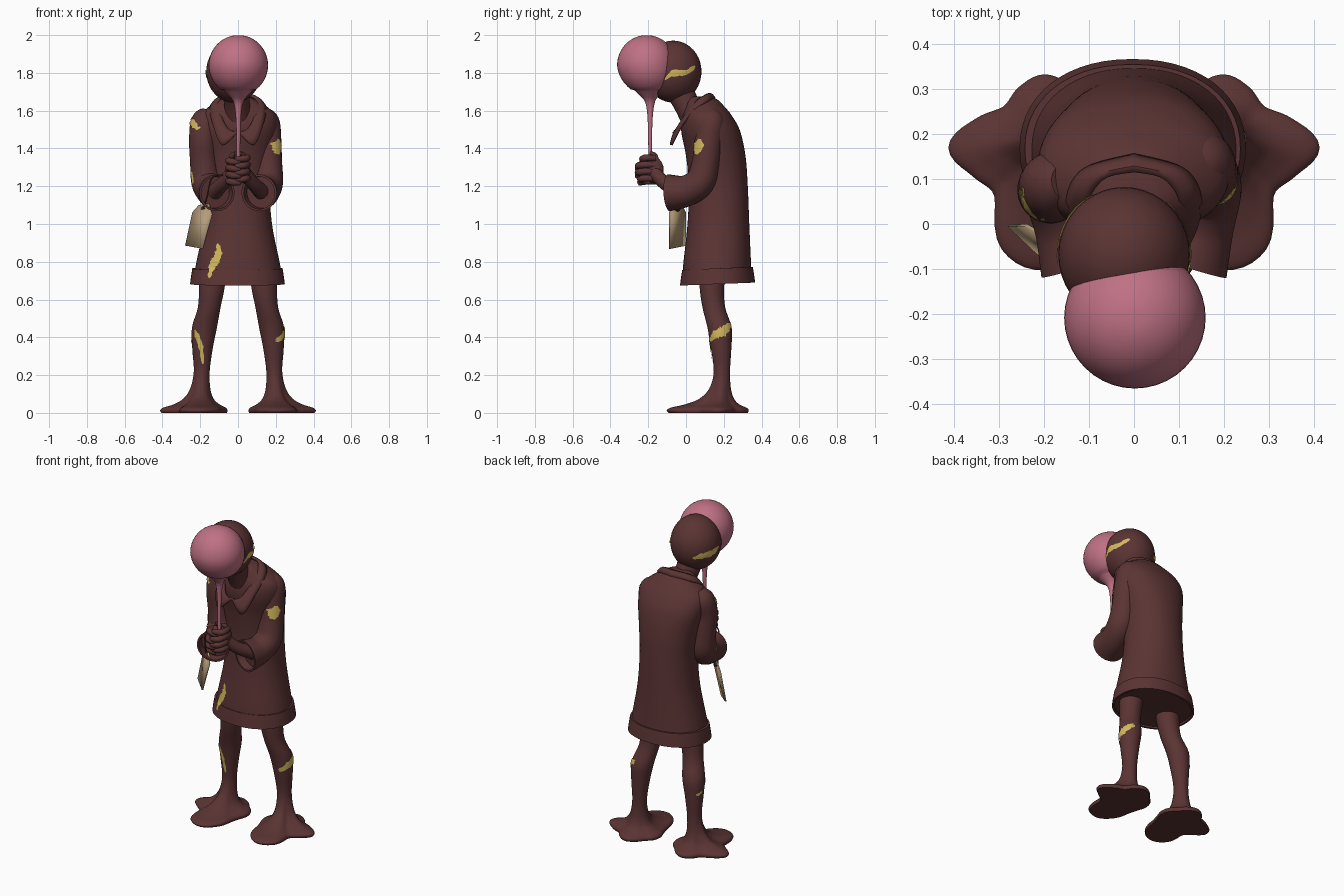
import bpy, bmesh, math, random
from math import sin, cos, pi
from mathutils import Vector, Matrix
from mathutils.bvhtree import BVHTree

random.seed(4)
cube = bpy.data.objects.get("Cube")
if cube:
    bpy.data.objects.remove(cube)
made = []


def material(name, rgb):
    m = bpy.data.materials.new(name)
    m.use_nodes = True
    m.diffuse_color = (*rgb, 1)
    m.node_tree.nodes["Principled BSDF"].inputs["Base Color"].default_value = (*rgb, 1)
    return m


brown = material("dark_brown", (0.105, 0.034, 0.034))
pink = material("balloon_pink", (0.52, 0.165, 0.23))
gold = material("gold", (0.66, 0.48, 0.11))
card = material("card_tan", (0.46, 0.33, 0.19))
dark = material("eyelet_dark", (0.04, 0.025, 0.02))


def finish(name, bm, mat):
    mesh = bpy.data.meshes.new(name)
    bmesh.ops.recalc_face_normals(bm, faces=bm.faces)
    bm.to_mesh(mesh)
    bm.free()
    mesh.materials.append(mat)
    ob = bpy.data.objects.new(name, mesh)
    bpy.context.collection.objects.link(ob)
    made.append(ob)
    return ob


def spline(pts, steps=6, closed=False):
    """Catmull-Rom interpolation of equal-length tuples."""
    n, out = len(pts), []
    get = (lambda i: pts[i % n]) if closed else (lambda i: pts[max(0, min(n - 1, i))])
    for i in range(n if closed else n - 1):
        for s in range(steps):
            t = s / steps
            out.append(tuple(
                b + t / 2 * (c - a + t * (2 * a - 5 * b + 4 * c - d + t * (3 * (b - c) + d - a)))
                for a, b, c, d in zip(get(i - 1), get(i), get(i + 1), get(i + 2))))
    return out if closed else out + [tuple(pts[-1])]


def loft(name, rings, mat, sink=0):
    """Skin closed rings of points; sink hollows the last end."""
    bm = bmesh.new()
    rows = [[bm.verts.new(p) for p in ring] for ring in rings]
    n = len(rows[0])
    for a, b in zip(rows, rows[1:]):
        for j in range(n):
            bm.faces.new((a[j], a[(j + 1) % n], b[(j + 1) % n], b[j]))
    bm.faces.new(rows[0])
    end = bm.faces.new(rows[-1])
    bmesh.ops.recalc_face_normals(bm, faces=bm.faces)
    if sink:
        bmesh.ops.inset_region(bm, faces=[end], thickness=0.012)
        bmesh.ops.inset_region(bm, faces=[end], thickness=0.002, depth=-sink)
    return finish(name, bm, mat)


def oval(x, y, z, rx, ry, n=40, power=1.0, tilt=0):
    ring = []
    for k in range(n):
        c, s = cos(2 * pi * k / n), sin(2 * pi * k / n)
        c, s = (math.copysign(abs(v) ** power, v) for v in (c, s))
        ring.append((x + rx * c, y + ry * s, z + tilt * s))
    return ring


def tube(name, path, mat, steps=6, n=20, sink=0):
    """Round tube through (x, y, z, radius) points."""
    pts = spline(path, steps)
    rings, side = [], None
    for i, p in enumerate(pts):
        a, b = pts[max(0, i - 1)], pts[min(len(pts) - 1, i + 1)]
        t = (Vector(b[:3]) - Vector(a[:3])).normalized()
        side = t.orthogonal() if side is None else side - t * side.dot(t)
        side.normalize()
        up = t.cross(side)
        rings.append([Vector(p[:3]) + p[3] * (side * cos(2 * pi * k / n) + up * sin(2 * pi * k / n))
                      for k in range(n)])
    return loft(name, rings, mat, sink)


def ball(name, centre, radii, mat, segs=40):
    bm = bmesh.new()
    bmesh.ops.create_uvsphere(bm, u_segments=segs, v_segments=segs // 2, radius=1,
                              matrix=Matrix.LocRotScale(Vector(centre), None, Vector(radii)))
    return finish(name, bm, mat)


def patch(name, targets, view, pts, width):
    """Thin ragged gold ribbon laid onto the targets along a view axis."""
    verts, polys = [], []
    for ob in targets:
        base = len(verts)
        verts += [v.co.copy() for v in ob.data.vertices]
        polys += [[base + i for i in p.vertices] for p in ob.data.polygons]
    tree = BVHTree.FromPolygons(verts, polys)
    bm, rows, line = bmesh.new(), [], spline(pts, 6)
    for i, p in enumerate(line):
        a, b = Vector(line[max(0, i - 1)]), Vector(line[min(len(line) - 1, i + 1)])
        across = Vector((-(b - a).y, (b - a).x)).normalized()
        half = width / 2 * (0.25 + 0.75 * sin(pi * i / (len(line) - 1))) * random.uniform(0.75, 1.3)
        row = []
        for k in range(7):
            q = Vector(p) + across * half * (k / 3 - 1)
            if view == "front":
                origin, ray = Vector((q.x, -3, q.y)), Vector((0, 1, 0))
            else:
                sgn = 1 if view == "left" else -1
                origin, ray = Vector((3 * sgn, q.x, q.y)), Vector((-sgn, 0, 0))
            hit, normal, _, _ = tree.ray_cast(origin, ray)
            if hit is None:
                hit, normal, _, _ = tree.find_nearest(origin + ray * 2.8)
            row.append(bm.verts.new(hit + normal * 0.004))
        rows.append(row)
    for a, b in zip(rows, rows[1:]):
        for k in range(6):
            bm.faces.new((a[k], a[k + 1], b[k + 1], b[k]))
    return finish(name, bm, gold)


# Coat body: z, front y, back y, half width
coat_rows = [(0.69, -0.018, 0.352, 0.238), (0.78, -0.015, 0.345, 0.224), (1.0, 0.008, 0.335, 0.18),
             (1.2, 0.015, 0.327, 0.168), (1.36, 0, 0.315, 0.185), (1.49, -0.025, 0.287, 0.212),
             (1.57, -0.02, 0.245, 0.205), (1.62, -0.005, 0.205, 0.155), (1.66, 0.005, 0.165, 0.09),
             (1.675, 0.02, 0.12, 0.05)]
coat = loft("coat", [oval(0, (f + b) / 2, z, w, (b - f) / 2, 56, 0.92)
                     for z, f, b, w in spline(coat_rows)], brown)
hem = loft("coat_hem", [oval(-0.003, 0.167, z, w, w - 0.052, 56, 0.92, 0.008)
                        for z, w in ((0.765, 0.226), (0.765, 0.239), (0.72, 0.246), (0.682, 0.251))],
           brown, 0.01)

# Collar: rim and outer edge, half mirrored
rim = [(0, -0.06, 1.49), (0.05, -0.055, 1.505), (0.085, -0.01, 1.57), (0.1, 0.05, 1.65),
       (0.065, 0.1, 1.685), (0, 0.115, 1.692)]
edge = [(0, -0.066, 1.485), (0.085, -0.085, 1.42), (0.135, -0.025, 1.53), (0.15, 0.06, 1.62),
        (0.11, 0.125, 1.655), (0, 0.157, 1.668)]
bm, rows = bmesh.new(), []
for r, e in zip(spline(rim), spline(edge)):
    r, e = Vector(r), Vector(e)
    rows.append([bm.verts.new(r.lerp(e, t) + Vector((0, 0, 0.012 * sin(pi * t)))) for t in (0, 0.33, 0.67, 1)])
for a, b in zip(rows, rows[1:]):
    for k in range(3):
        bm.faces.new((a[k], a[k + 1], b[k + 1], b[k]))
collar = finish("collar", bm, brown)
collar.modifiers.new("mirror", "MIRROR").use_clip = True
collar.modifiers.new("thickness", "SOLIDIFY").thickness = 0.014

# Head and neck
head = ball("head", (-0.022, -0.068, 1.807), (0.146, 0.15, 0.164), brown)
tube("neck", [(0, 0.05, 1.55, 0.075), (-0.005, 0.005, 1.63, 0.068), (-0.015, -0.04, 1.72, 0.075)], brown)

# Balloon with its stretched stem
profile = [(1.84 + 0.16 * cos(a), 0.157 * sin(a)) for a in (pi * i / 24 for i in range(1, 20))]
profile += spline([(1.708, 0.078), (1.68, 0.05), (1.65, 0.028), (1.6, 0.017), (1.5, 0.011), (1.3, 0.009)], 4)
loft("balloon", [oval(0.002, -0.208 + 0.018 * min(1, max(0, (1.84 - z) / 0.2)), z, r, r)
                 for z, r in profile], pink)

# Legs melting into lobed puddles: radius by angle, from outward towards the back
lobes = spline([(v,) for v in (0.212, 0.165, 0.128, 0.145, 0.162, 0.15, 0.135, 0.145,
                               0.145, 0.14, 0.16, 0.225, 0.272, 0.245, 0.155, 0.17)], 5, True)
# z, centre x, centre y, radius x, radius y, melt
leg_rows = [(0.8, 0.13, 0.145, 0.07, 0.07, 0), (0.67, 0.138, 0.137, 0.068, 0.065, 0),
            (0.56, 0.152, 0.147, 0.06, 0.06, 0), (0.45, 0.178, 0.178, 0.066, 0.064, 0),
            (0.34, 0.188, 0.186, 0.054, 0.054, 0), (0.22, 0.192, 0.19, 0.042, 0.043, 0),
            (0.13, 0.197, 0.185, 0.042, 0.043, 0.08), (0.075, 0.2, 0.178, 0.042, 0.043, 0.28),
            (0.045, 0.2, 0.17, 0.042, 0.043, 0.58), (0.028, 0.2, 0.17, 0.042, 0.043, 0.9),
            (0.014, 0.2, 0.17, 0.042, 0.043, 1), (0, 0.2, 0.17, 0.042, 0.043, 0.96)]
legs, sleeves = {}, {}
for side, word in ((1, "left"), (-1, "right")):
    rings = []
    for z, cx, cy, rx, ry, m in spline(leg_rows, 4):
        ring = []
        for k, (lobe,) in enumerate(lobes):
            c, s = cos(2 * pi * k / len(lobes)), sin(2 * pi * k / len(lobes))
            ring.append((side * (cx + c * (rx * (1 - m) + lobe * m)), cy + s * (ry * (1 - m) + lobe * m), max(z, 0)))
        rings.append(ring)
    legs[side] = loft(word + "_leg_and_foot", rings, brown)

    # Sleeve, the right shoulder swung a little outward and forward
    dx, dy = (0, 0.01) if side > 0 else (0.03, -0.035)
    sleeves[side] = tube(word + "_sleeve", [
        (side * (0.12 + dx), 0.13 + dy, 1.59, 0.04), (side * (0.145 + dx), 0.125 + dy, 1.545, 0.072),
        (side * (0.155 + dx), 0.11 + dy, 1.45, 0.074), (side * (0.16 + dx * 0.7), 0.1 + dy / 2, 1.33, 0.073),
        (side * (0.16 + dx * 0.3), 0.075, 1.225, 0.079), (side * 0.14, 0, 1.175, 0.083),
        (side * 0.112, -0.09, 1.165, 0.098)], brown, 5, 28, 0.05)

    # Forearm, palm, thumb and fingers wrapped around the stem
    tube(word + "_forearm", [(side * 0.125, -0.03, 1.17, 0.042), (side * 0.08, -0.11, 1.215, 0.036),
                             (side * 0.035, -0.165, 1.27, 0.036)], brown)
    ball(word + "_palm", (side * 0.032, -0.17, 1.285), (0.03, 0.052, 0.07), brown, 20)
    tube(word + "_thumb", [(side * 0.035, -0.15, 1.31, 0.015), (side * 0.03, -0.165, 1.36, 0.015),
                           (side * 0.012, -0.185, 1.375, 0.01)], brown, 4, 10)
    for i in range(4):
        z = 1.226 + 0.036 * i + 0.008 * side
        y = -0.238 - 0.012 * (i in (1, 2)) + 0.01 * (i == 3)
        tube(f"{word}_finger_{i + 1}", [(side * 0.045, -0.16, z + 0.006, 0.016), (side * 0.05, -0.21, z + 0.008, 0.018),
                                        (side * 0.032, y, z + 0.004, 0.018), (side * -0.004, y - 0.004, z, 0.015),
                                        (side * -0.014, y, z - 0.002, 0.008)], brown, 4, 10)

# Tag with clipped corners, eyelet and cord
outline = [(-0.275, 0, 0.885), (-0.185, -0.085, 0.868), (-0.135, -0.085, 1.05), (-0.15, -0.07, 1.105),
           (-0.202, -0.02, 1.1), (-0.237, 0, 1.06)]
bm = bmesh.new()
face = bm.faces.new([bm.verts.new(p) for p in outline])
finish("tag", bm, card).modifiers.new("thickness", "SOLIDIFY").thickness = 0.008
eye = Vector((-0.178, -0.046, 1.08))
out = Vector((-0.66, -0.75, 0)).normalized()
bm = bmesh.new()
bmesh.ops.create_cone(bm, cap_ends=True, segments=16, radius1=0.013, radius2=0.013, depth=0.022,
                      matrix=Matrix.Translation(eye) @ out.to_track_quat("Z", "Y").to_matrix().to_4x4())
finish("tag_eyelet", bm, dark)
tube("tag_cord", [(*(eye + out * 0.01), 0.004), (-0.165, -0.09, 1.14, 0.004), (-0.14, -0.13, 1.24, 0.004),
                  (-0.09, -0.16, 1.26, 0.004), (-0.04, -0.17, 1.24, 0.004)], brown, 5, 8)

# Gold repairs
patch("head_gold_left", [head], "left", [(-0.11, 1.765), (-0.07, 1.797), (0, 1.803), (0.045, 1.835)], 0.032)
patch("head_gold_right", [head], "right", [(-0.09, 1.81), (-0.03, 1.79), (0.02, 1.785), (0.06, 1.77)], 0.04)
patch("shoulder_gold", [sleeves[-1]], "front", [(-0.255, 1.56), (-0.235, 1.53), (-0.21, 1.5)], 0.035)
patch("sleeve_gold_right", [sleeves[-1]], "front", [(-0.245, 1.28), (-0.24, 1.25), (-0.236, 1.21)], 0.012)
patch("sleeve_gold_left", [sleeves[1]], "left", [(0.075, 1.45), (0.068, 1.41), (0.055, 1.37)], 0.05)
patch("coat_gold", [coat, hem], "front",
      [(-0.152, 0.715), (-0.135, 0.775), (-0.11, 0.82), (-0.1, 0.86), (-0.108, 0.895)], 0.04)
patch("leg_gold_left", [legs[1]], "left", [(0.125, 0.38), (0.16, 0.415), (0.2, 0.435), (0.235, 0.475)], 0.05)
patch("leg_gold_right", [legs[-1]], "front", [(-0.226, 0.44), (-0.212, 0.4), (-0.196, 0.35), (-0.186, 0.26)], 0.026)
patch("calf_gold_right", [legs[-1]], "right", [(0.19, 0.385), (0.21, 0.37), (0.225, 0.37)], 0.016)

# Shading
bpy.ops.object.select_all(action="DESELECT")
for ob in made:
    ob.select_set(True)
bpy.context.view_layer.objects.active = coat
bpy.ops.object.shade_smooth_by_angle(angle=math.radians(40))
